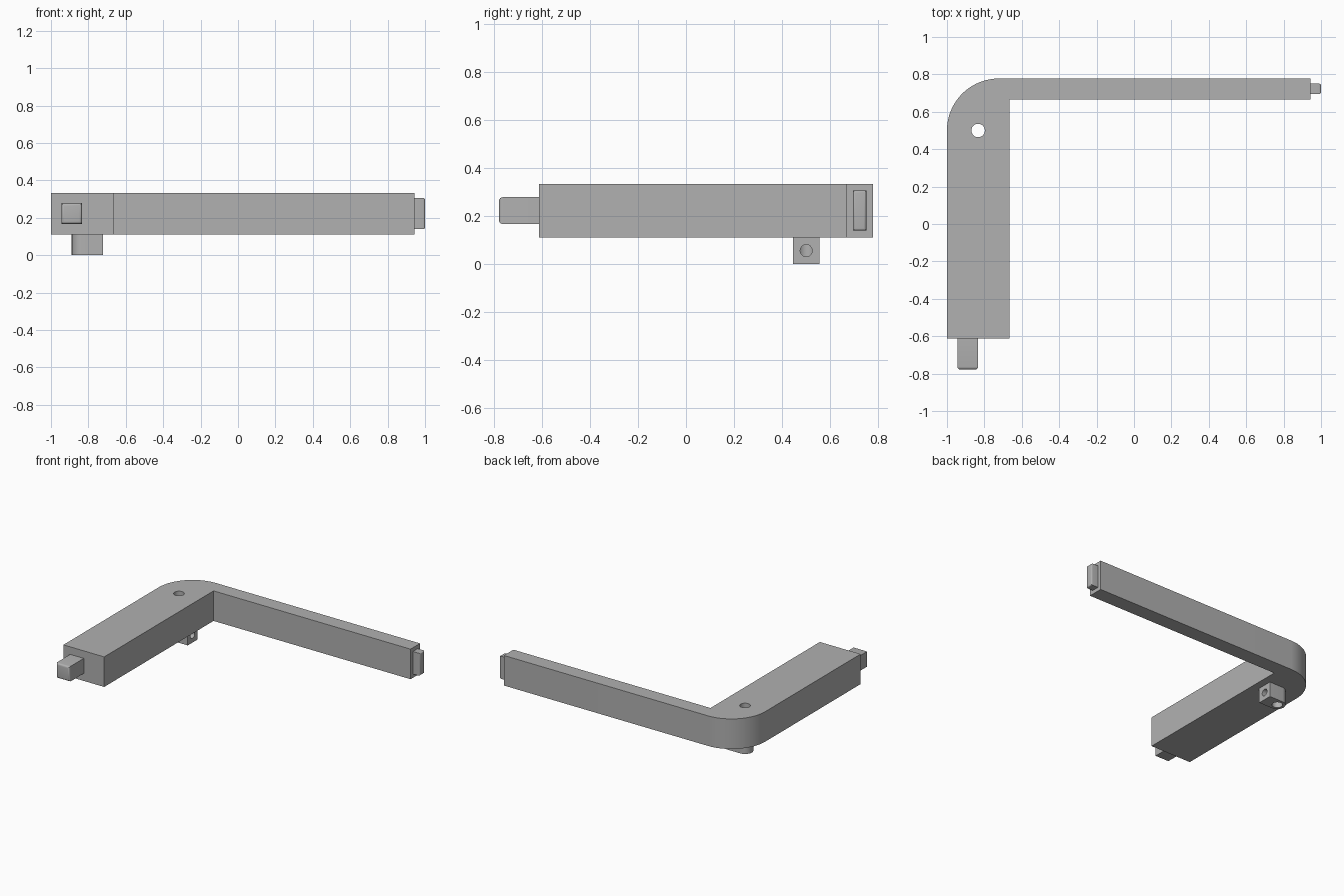
import bpy, bmesh, math
from math import radians, cos, sin, pi

cube = bpy.data.objects.get("Cube")
if cube:
    bpy.data.objects.remove(cube, do_unlink=True)

U = 1 / 18                      # design module
HOLE_X, HOLE_Y = -1 + 3 * U, 0.5
BOTTOM, TOP = 2 * U, 6 * U
MID_Z = (BOTTOM + TOP) / 2

grey = bpy.data.materials.new("plain grey")
grey.use_nodes = True
colour = (0.44, 0.44, 0.44, 1)
grey.diffuse_color = colour
grey.node_tree.nodes["Principled BSDF"].inputs["Base Color"].default_value = colour


def finish(name, bm):
    bmesh.ops.recalc_face_normals(bm, faces=bm.faces)
    mesh = bpy.data.meshes.new(name)
    bm.to_mesh(mesh)
    bm.free()
    mesh.materials.append(grey)
    obj = bpy.data.objects.new(name, mesh)
    bpy.context.scene.collection.objects.link(obj)
    return obj


def arc(cx, cy, r, start, end, steps):
    angles = [radians(start + (end - start) * i / steps) for i in range(steps + 1)]
    return [(cx + r * cos(a), cy + r * sin(a)) for a in angles]


def prism(name, outline, z0, z1):
    bm = bmesh.new()
    base = bm.faces.new([bm.verts.new((x, y, z0)) for x, y in outline])
    top = bmesh.ops.extrude_face_region(bm, geom=[base])["geom"]
    moved = [v for v in top if isinstance(v, bmesh.types.BMVert)]
    bmesh.ops.translate(bm, verts=moved, vec=(0, 0, z1 - z0))
    return finish(name, bm)


def peg(name, low, high, axis, side, radius):
    """Box with rounded edges around its free tip."""
    bm = bmesh.new()
    bmesh.ops.create_cube(bm, size=1)
    for v in bm.verts:
        v.co = [high[i] if v.co[i] > 0 else low[i] for i in range(3)]
    tip = high[axis] if side > 0 else low[axis]
    rim = [e for e in bm.edges if all(abs(v.co[axis] - tip) < 1e-5 for v in e.verts)]
    bmesh.ops.bevel(bm, geom=rim, offset=radius, segments=4, profile=0.5, affect='EDGES')
    return finish(name, bm)


def drill(name, targets, location, radius, depth, rotation=(0, 0, 0)):
    bpy.ops.mesh.primitive_cylinder_add(vertices=48, radius=radius, depth=depth,
                                        location=location, rotation=rotation)
    cutter = bpy.context.object
    cutter.name = name
    cutter.data.materials.append(grey)
    cutter.hide_render = True
    cutter.hide_set(True)
    for target in targets:
        mod = target.modifiers.new(name, 'BOOLEAN')
        mod.operation, mod.solver, mod.object = 'DIFFERENCE', 'EXACT', cutter


# L-shaped body with a rounded outer corner
R = 5 * U
back, front, arm_end = 14 * U, -11 * U, 17 * U
outline = [(-1, front), (-1 + 6 * U, front), (-1 + 6 * U, back - 2 * U),
           (arm_end, back - 2 * U), (arm_end, back)]
outline += arc(-1 + R, back - R, R, 90, 180, 32)
body = prism("angled_body", outline, BOTTOM, TOP)

# Lug below the corner, half-round on one end
lug_outline = [(HOLE_X + 2 * U, HOLE_Y - U), (HOLE_X + 2 * U, HOLE_Y + U)]
lug_outline += arc(HOLE_X, HOLE_Y, U, 90, 270, 24)
lug = prism("lower_lug", lug_outline, 0, BOTTOM)

# Pegs on the two ends
front_peg = peg("front_peg", (-1 + U, front - 3 * U, MID_Z - U),
                (-1 + 3 * U, front, MID_Z + U), 1, -1, 0.015)
end_peg = peg("arm_end_peg", (arm_end, back - 1.5 * U, MID_Z - 1.5 * U),
              (1, back - 0.5 * U, MID_Z + 1.5 * U), 0, 1, 0.01)

# Pin hole through body and lug, and a cross hole meeting it
drill("pin_hole_cutter", [body, lug], (HOLE_X, HOLE_Y, 0.2), 0.036, 1)
drill("cross_hole_cutter", [lug], (HOLE_X + 2 * U, HOLE_Y, U), 0.025, 4 * U,
      (0, pi / 2, 0))

# Smooth the rounded surfaces and keep the edges crisp
for obj in (body, lug, front_peg, end_peg):
    bpy.ops.object.select_all(action='DESELECT')
    bpy.context.view_layer.objects.active = obj
    obj.select_set(True)
    for mod in list(obj.modifiers):
        bpy.ops.object.modifier_apply(modifier=mod.name)
    bpy.ops.object.shade_smooth_by_angle(angle=radians(30))
